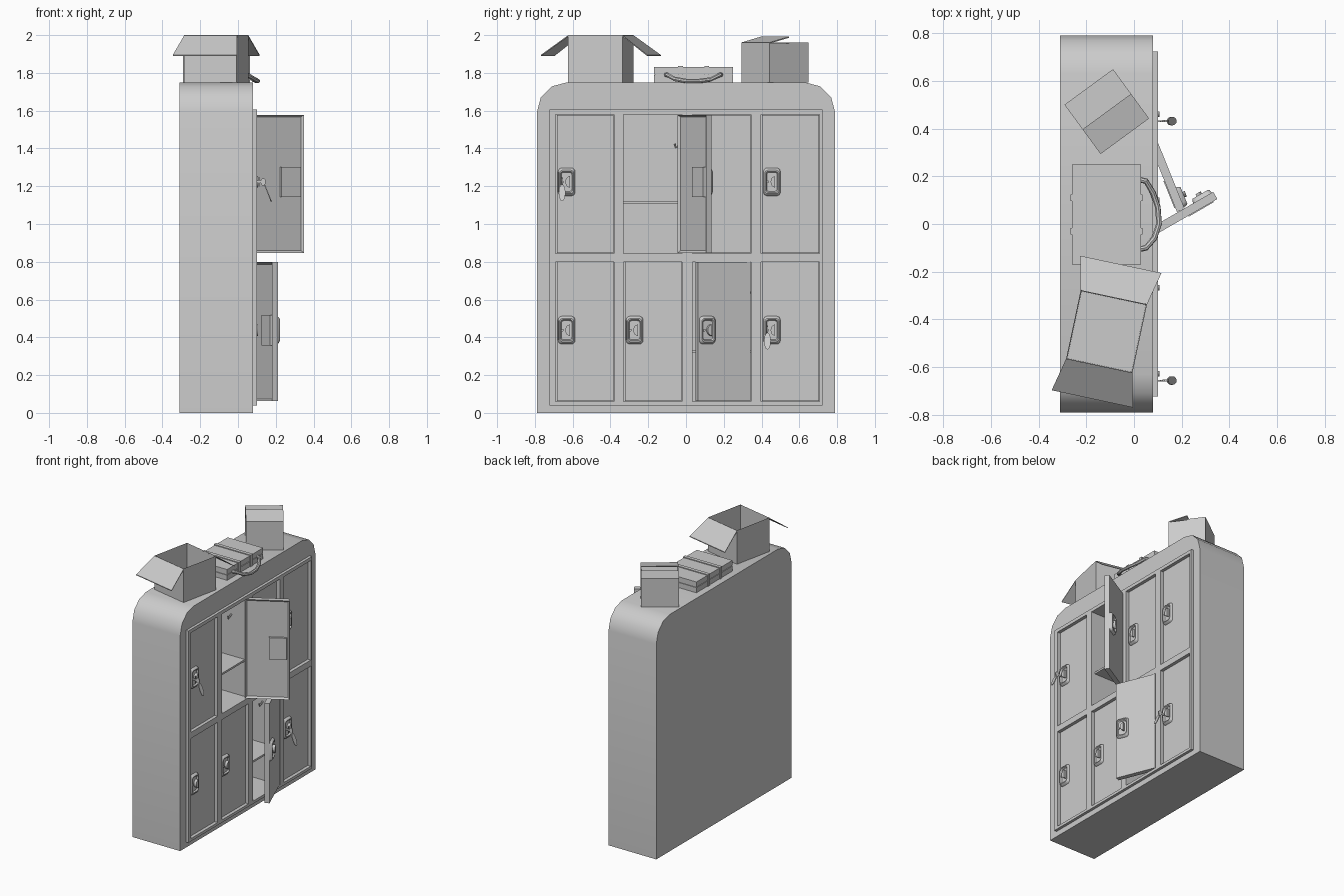
import bpy, bmesh, math
from mathutils import Matrix, Vector

if "Cube" in bpy.data.objects:
    bpy.data.objects.remove(bpy.data.objects["Cube"])

I = Matrix.Identity(4)


def finish(name, bm, M=I, smooth=True):
    bmesh.ops.recalc_face_normals(bm, faces=bm.faces[:])
    bm.transform(M)
    me = bpy.data.meshes.new(name)
    bm.to_mesh(me)
    bm.free()
    ob = bpy.data.objects.new(name, me)
    bpy.context.collection.objects.link(ob)
    if smooth:
        shade(ob)
    return ob


def shade(ob):
    bpy.ops.object.select_all(action='DESELECT')
    bpy.context.view_layer.objects.active = ob
    ob.select_set(True)
    bpy.ops.object.shade_smooth_by_angle(angle=math.radians(32))


def add_box(bm, lo, hi):
    lo, hi = Vector(lo), Vector(hi)
    S = Matrix.Diagonal((*(hi - lo), 1))
    return bmesh.ops.create_cube(bm, size=1, matrix=Matrix.Translation((lo + hi) / 2) @ S)


def box(name, lo, hi, M=I):
    bm = bmesh.new()
    add_box(bm, lo, hi)
    return finish(name, bm, M, False)


def tray(name, lo, hi, side, rim, depth, M=I):
    """Box with one face inset and pushed in."""
    bm = bmesh.new()
    add_box(bm, lo, hi)
    bm.normal_update()
    side = Vector(side)
    f = max(bm.faces, key=lambda q: q.normal.dot(side))
    bmesh.ops.inset_region(bm, faces=[f], thickness=rim)
    bmesh.ops.translate(bm, verts=f.verts[:], vec=-side * depth)
    return finish(name, bm, M, False)


def loft(name, rings, M=I):
    """Closed solid through equal-length rings."""
    bm = bmesh.new()
    vs = [[bm.verts.new(p) for p in r] for r in rings]
    n = len(vs[0])
    for a, b in zip(vs, vs[1:]):
        for i in range(n):
            bm.faces.new((a[i], a[(i + 1) % n], b[(i + 1) % n], b[i]))
    bm.faces.new(vs[0][::-1])
    bm.faces.new(vs[-1])
    return finish(name, bm, M)


def panel(name, pts, M=I, t=0.006):
    return loft(name, [pts, [(x, y, z - t) for x, y, z in pts]], M)


def round_rect(x, cy, cz, w, h, r, n=4):
    pts = []
    for k, (sy, sz) in enumerate([(1, 1), (-1, 1), (-1, -1), (1, -1)]):
        for i in range(n + 1):
            a = math.pi / 2 * (k + i / n)
            pts.append((x, cy + sy * (w / 2 - r) + r * math.cos(a), cz + sz * (h / 2 - r) + r * math.sin(a)))
    return pts


def tube(name, pts, r, M=I, res=2):
    cu = bpy.data.curves.new(name, 'CURVE')
    cu.dimensions, cu.bevel_depth, cu.bevel_resolution, cu.use_fill_caps = '3D', r, res, True
    sp = cu.splines.new('POLY')
    sp.points.add(len(pts) - 1)
    for p, c in zip(sp.points, pts):
        p.co = (*(M @ Vector(c)), 1)
    ob = bpy.data.objects.new(name, cu)
    bpy.context.collection.objects.link(ob)
    bpy.ops.object.select_all(action='DESELECT')
    bpy.context.view_layer.objects.active = ob
    ob.select_set(True)
    bpy.ops.object.convert(target='MESH')
    shade(bpy.context.object)


# Cabinet body with rounded top corners, and front frame
R = 0.16
arc = [(0.63 + R * math.cos(a), 1.59 + R * math.sin(a)) for a in (math.pi / 6 * i for i in range(4))]
prof = [(0.79, 0)] + arc + [(-y, z) for y, z in arc[::-1]] + [(-0.79, 0)]
body = loft("cabinet_body", [[(x, y, z) for y, z in prof] for x in (-0.31, 0.08)])
frame = box("front_frame", (0.079, -0.722, 0.04), (0.10, 0.722, 1.605))

# Compartment openings
COLS = [(-0.69, -0.38), (-0.33, -0.02), (0.035, 0.345), (0.397, 0.707)]
ROWS = [(0.06, 0.80), (0.845, 1.58)]
OPEN = {(1, 1): ((0.072, -0.015), 120), (2, 0): ((0.10, 0.342), 22)}
bm = bmesh.new()
for c, (y0, y1) in enumerate(COLS):
    for r, (z0, z1) in enumerate(ROWS):
        add_box(bm, (-0.29 if (c, r) in OPEN else 0.04, y0, z0), (0.2, y1, z1))
cutter = finish("opening_cutter", bm, I, False)
cutter.hide_render = True
for ob in (body, frame):
    m = ob.modifiers.new("openings", 'BOOLEAN')
    m.operation, m.solver, m.object = 'DIFFERENCE', 'EXACT', cutter
    bpy.ops.object.select_all(action='DESELECT')
    bpy.context.view_layer.objects.active = ob
    ob.select_set(True)
    bpy.ops.object.modifier_apply(modifier=m.name)
    shade(ob)
bpy.data.objects.remove(cutter)


# Doors: local x = outward, y = 0 at the hinge, z = 0 at the bottom
def door(M, h):
    w, t, zc = 0.30, 0.035, 0.378
    tray("door", (-t, -w, 0.002), (0, 0, h - 0.002), (-1, 0, 0), 0.018, 0.012, M)
    box("lock_box", (-t - 0.004, -0.28, zc - 0.08), (-0.02, -0.16, zc + 0.08), M)
    loft("lock_plate", [round_rect(x, -0.248, zc, pw, ph, pr) for x, pw, ph, pr in (
        (-0.002, 0.09, 0.15, 0.02), (0.012, 0.085, 0.14, 0.02), (0.018, 0.075, 0.125, 0.018),
        (0.018, 0.065, 0.112, 0.015), (0.008, 0.055, 0.10, 0.012))], M)
    half = [(-0.231 - 0.024 * math.sin(a), zc + 0.03 * math.cos(a)) for a in (math.pi * i / 8 for i in range(9))]
    loft("lock_pull", [[(x, y, z) for y, z in half] for x in (0.004, 0.028)], M)
    tube("keyhole", [(0.004, -0.27, zc), (0.016, -0.27, zc)], 0.007, M)


def key(M):
    y, z = -0.272, 0.378
    box("key_blade", (0.01, y - 0.003, z - 0.006), (0.045, y + 0.003, z + 0.006), M)
    box("key_collar", (0.03, y - 0.003, z - 0.025), (0.035, y + 0.003, z + 0.025), M)
    ring = [(0.055 + 0.014 * math.cos(a), z + 0.02 * math.sin(a)) for a in (math.pi / 5 * i for i in range(10))]
    loft("key_head", [[(p, y + d, q) for p, q in ring] for d in (-0.004, 0.004)], M)
    tag = [(0.018 * math.cos(a), 0.045 * math.sin(a)) for a in (math.pi / 6 * i for i in range(12))]
    loft("key_tag", [[(0.08 - 0.4 * b + d, y + a, z - 0.058 + b) for a, b in tag] for d in (-0.003, 0.003)], M)


for c, (y0, y1) in enumerate(COLS):
    for r, (z0, z1) in enumerate(ROWS):
        (hx, hy), ang = OPEN.get((c, r), ((0.078, y1 - 0.004), 0))
        M = Matrix.Translation((hx, hy, z0)) @ Matrix.Rotation(math.radians(ang), 4, 'Z')
        door(M, z1 - z0)
        if (c, r) in OPEN:
            box("shelf", (-0.29, y0, z0 + 0.26), (0.07, y1, z0 + 0.274))
            tube("coat_hook", [(-0.04, y1, z0 + 0.58), (-0.04, y1 - 0.035, z0 + 0.56),
                               (-0.04, y1 - 0.04, z0 + 0.58)], 0.006)
        if (c, r) in ((0, 1), (3, 0)):
            key(M)

# Case with two straps and a handle
box("case_base", (-0.26, -0.17, 1.75), (0.03, 0.25, 1.788))
box("case_core", (-0.255, -0.165, 1.78), (0.025, 0.245, 1.80))
box("case_lid", (-0.26, -0.17, 1.792), (0.03, 0.25, 1.83))
for y in (-0.03, 0.11):
    box("case_strap", (-0.266, y - 0.013, 1.75), (0.036, y + 0.013, 1.836))
tube("case_handle", [(0.025, 0.185, 1.79), (0.05, 0.18, 1.79), (0.08, 0.13, 1.765), (0.10, 0.07, 1.757),
                     (0.105, 0.0, 1.757), (0.085, -0.06, 1.768), (0.05, -0.10, 1.79), (0.025, -0.105, 1.79)], 0.012)

# Open carton with two folded-out flaps
M = Matrix.Translation((-0.115, -0.451, 0)) @ Matrix.Rotation(math.radians(-12), 4, 'Z')
tray("open_carton", (-0.142, -0.148, 1.75), (0.142, 0.148, 2.0), (0, 0, 1), 0.006, 0.235, M)
for s in (-1, 1):
    panel("carton_flap", [(-0.142, s * 0.146, 2.0), (0.142, s * 0.146, 2.0),
                          (0.174, s * 0.288, 1.895), (-0.174, s * 0.288, 1.895)], M)

# Closed carton with one lifted flap
M = Matrix.Translation((-0.114, 0.471, 0)) @ Matrix.Rotation(math.radians(36.2), 4, 'Z')
tray("closed_carton", (-0.126, -0.128, 1.75), (0.126, 0.128, 1.955), (0, 0, 1), 0.006, 0.01, M)
for s, z in ((1, 1.961), (-1, 1.992)):
    panel("lid_flap", [(-0.126, s * 0.128, 1.961), (0.126, s * 0.128, 1.961), (0.126, 0, z), (-0.126, 0, z)], M)
